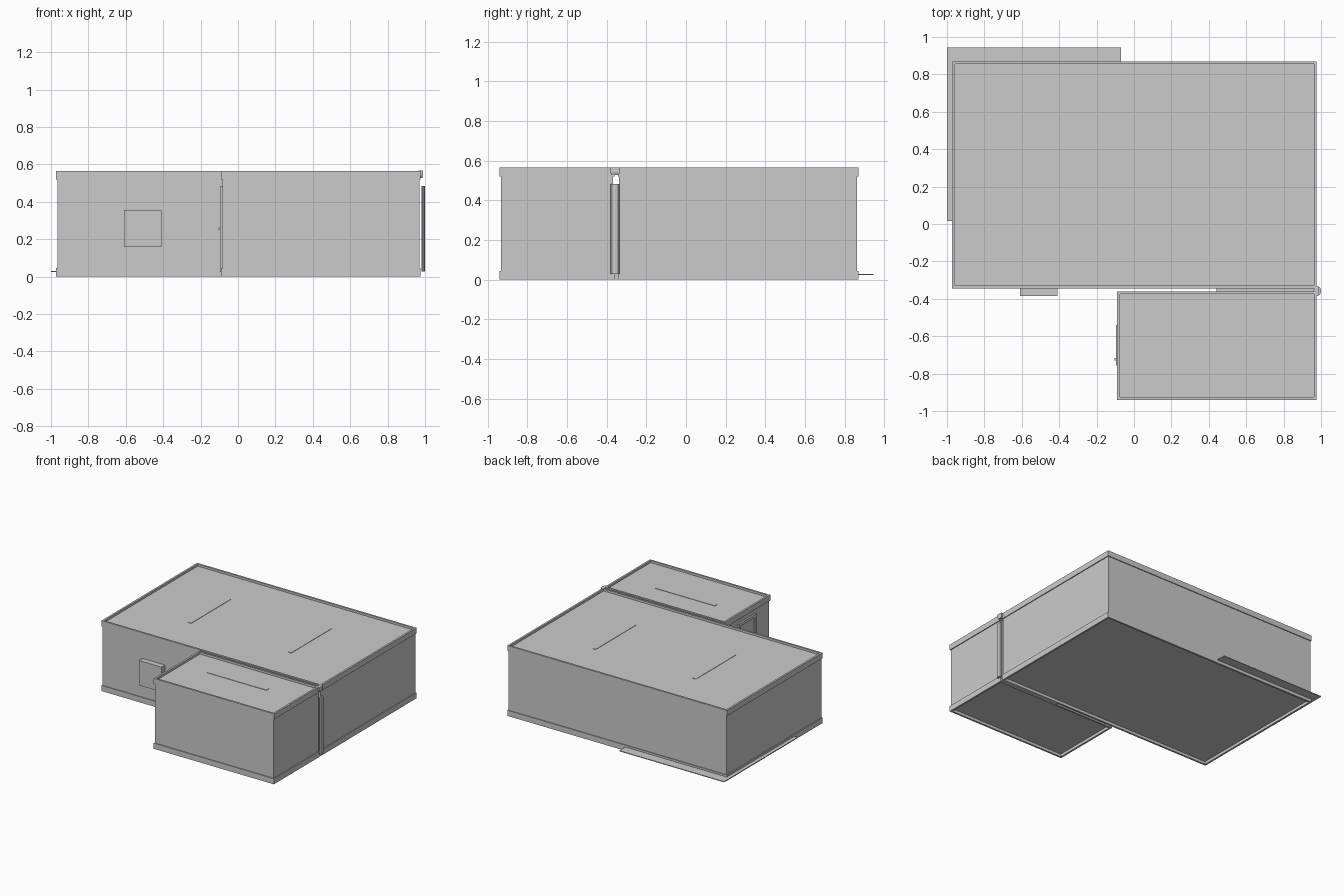
import bpy, bmesh, math

if "Cube" in bpy.data.objects:
    bpy.data.objects.remove(bpy.data.objects["Cube"])


def finish(name, bm):
    bmesh.ops.recalc_face_normals(bm, faces=bm.faces[:])
    me = bpy.data.meshes.new(name)
    bm.to_mesh(me)
    bm.free()
    ob = bpy.data.objects.new(name, me)
    bpy.context.collection.objects.link(ob)
    return ob


def loft(name, rings):
    """Join equal-length rings of points and cap both ends."""
    bm = bmesh.new()
    loops = [[bm.verts.new(p) for p in r] for r in rings]
    n = len(loops[0])
    for a, b in zip(loops, loops[1:]):
        for i in range(n):
            j = (i + 1) % n
            bm.faces.new((a[i], a[j], b[j], b[i]))
    bm.faces.new(loops[0])
    bm.faces.new(loops[-1])
    return finish(name, bm)


def rect(x0, x1, y0, y1, z):
    return [(x0, y0, z), (x1, y0, z), (x1, y1, z), (x0, y1, z)]


def box(name, x0, x1, y0, y1, z0, z1):
    return loft(name, [rect(x0, x1, y0, y1, z0), rect(x0, x1, y0, y1, z1)])


# Building block: recessed floor, skirting, inset wall, parapet, recessed roof
SECTION = [(.015, .022), (.015, 0), (0, 0), (0, .045), (.007, .045),
           (.007, .52), (0, .52), (0, .565), (.015, .565), (.015, .548)]


def block(name, x0, x1, y0, y1):
    return loft(name, [rect(x0 + d, x1 - d, y0 + d, y1 - d, z) for d, z in SECTION])


block("main_building", -.972, .977, -.344, .87)
block("front_wing", -.09, .977, -.94, -.36)

# Skirting infill in the narrow gap between the blocks
box("gap_base", .44, .96, -.368, -.337, 0, .045)

# Thin strips on the roofs
for i, x in enumerate((-.445, .445)):
    box(f"roof_strip_{i + 1}", x - .015, x + .015, .02, .53, .54, .551)
box("wing_roof_strip", .15, .68, -.61, -.58, .54, .551)

# Wall unit on the main front
box("wall_unit", -.61, -.41, -.384, -.34, .158, .357)

# Side door with raised frame and handle
box("door_panel", -.090, -.08, -.735, -.565, .045, .46)
box("door_frame_top", -.096, -.08, -.757, -.54, .462, .485)
for i, y in enumerate((-.757, -.562)):
    box(f"door_frame_side_{i + 1}", -.096, -.08, y, y + .022, .025, .465)
box("door_handle", -.103, -.085, -.73, -.716, .25, .262)

# Paved corner with one large rounded corner
R, XR, Y0 = .64, -.07, .015
outline = [(-1, Y0), (-1, .945), (XR, .945)]
for k in range(17):
    a = -math.pi / 2 * k / 16
    outline.append((XR - R + R * math.cos(a), Y0 + R + R * math.sin(a)))
loft("paving", [[(x, y, z) for x, y in outline] for z in (.024, .03)])

# Rainwater hopper and downpipe over the gap
loft("rain_hopper", [rect(.965, .985, -.375, -.342, .528),
                     rect(.965, .99, -.383, -.334, .54),
                     rect(.965, .99, -.383, -.334, .566)])
loft("downpipe", [[(.99 + .01 * math.cos(a), -.358 + .022 * math.sin(a), z)
                   for a in (math.pi / 4 * k for k in range(8))]
                  for z in (.028, .483)])
